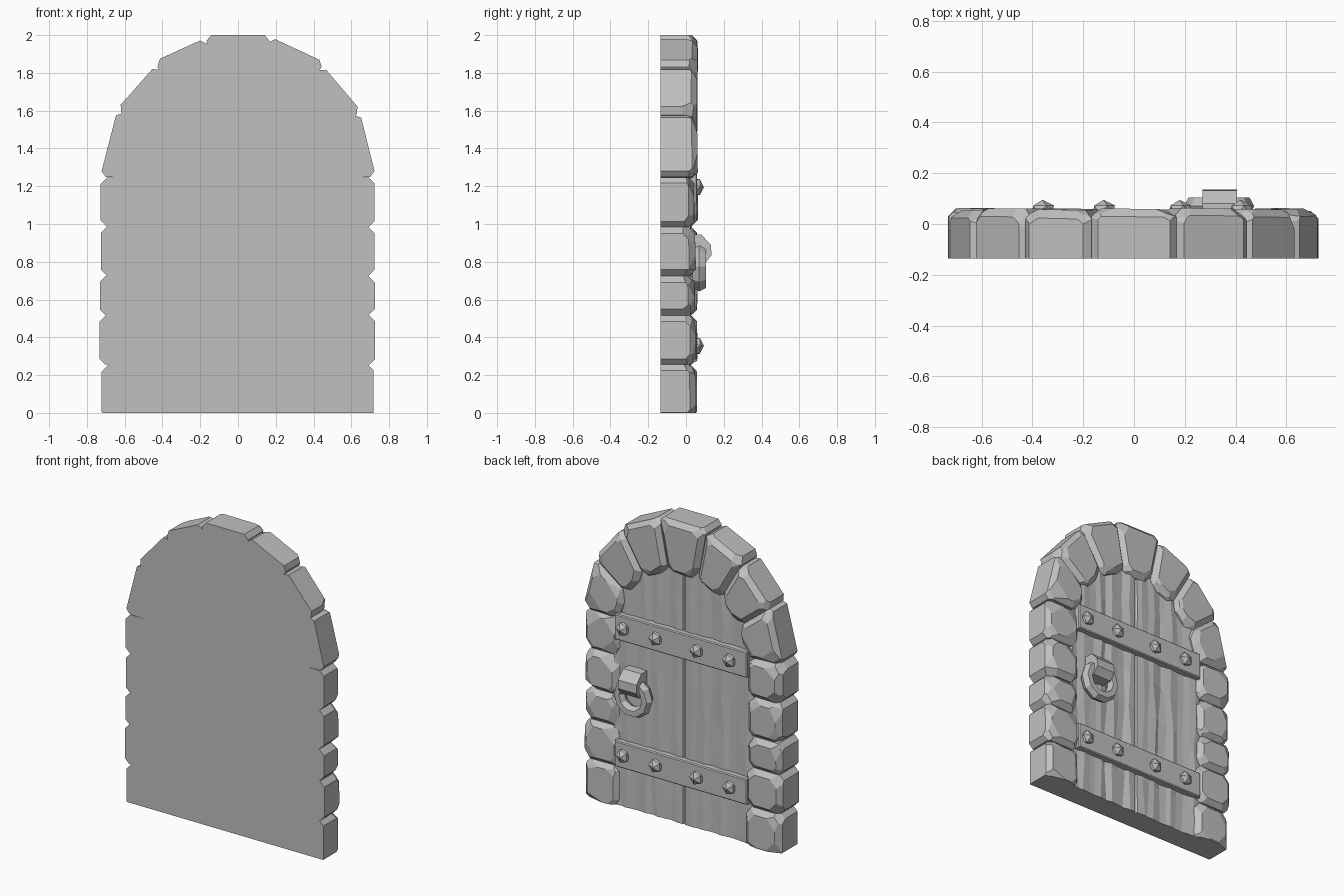
import bpy, bmesh, random
from math import sin, cos, radians, sqrt
from mathutils import Vector, Matrix

random.seed(4)
cube = bpy.data.objects.get("Cube")
if cube:
    bpy.data.objects.remove(cube)

GREY = (0.53, 0.53, 0.53, 1)
grey = bpy.data.materials.new("plain_grey")
grey.use_nodes = True
grey.diffuse_color = GREY
grey.node_tree.nodes["Principled BSDF"].inputs["Base Color"].default_value = GREY

BACK = -0.135
JAMB_JOINTS = (-0.03, 0.255, 0.515, 0.725, 0.985, 1.245)
ARCH_JOINTS = (-90, -61, -36, -13, 13, 37, 62, 90)
ARCH_RADII = (0.73, 0.735, 0.755, 0.77, 0.76, 0.74, 0.73)


def finish(name, bm):
    bmesh.ops.recalc_face_normals(bm, faces=bm.faces)
    mesh = bpy.data.meshes.new(name)
    bm.to_mesh(mesh)
    bm.free()
    mesh.materials.append(grey)
    obj = bpy.data.objects.new(name, mesh)
    bpy.context.collection.objects.link(obj)
    return obj


def prism(outline, y0, y1):
    """Extrude an (x, z) outline along y."""
    bm = bmesh.new()
    back = [bm.verts.new((x, y0, z)) for x, z in outline]
    front = [bm.verts.new((x, y1, z)) for x, z in outline]
    bm.faces.new(back)
    bm.faces.new(front[::-1])
    for i in range(len(outline)):
        j = (i + 1) % len(outline)
        bm.faces.new((back[i], front[i], front[j], back[j]))
    bmesh.ops.recalc_face_normals(bm, faces=bm.faces)
    return bm


def slice_off(bm, point, normal):
    """Cut away everything beyond a plane and cap the cut."""
    geom = bm.verts[:] + bm.edges[:] + bm.faces[:]
    cut = bmesh.ops.bisect_plane(bm, geom=geom, dist=1e-5, plane_co=point,
                                 plane_no=normal, clear_outer=True)["geom_cut"]
    edges = [e for e in cut if isinstance(e, bmesh.types.BMEdge) and e.is_boundary]
    if edges:
        bmesh.ops.holes_fill(bm, edges=edges, sides=0)


def stone(name, outline, front):
    """Rough block: flat back, chamfered front, randomly chipped corners."""
    bm = prism(outline, BACK, front)
    for v in bm.verts:
        if v.co.y > 0:
            v.co.y += random.uniform(-0.008, 0.004)
    edges = [e for e in bm.edges if max(v.co.y for v in e.verts) > 0]
    bmesh.ops.bevel(bm, geom=edges, offset=random.uniform(0.028, 0.036),
                    segments=1, affect='EDGES')
    centre = sum(((Vector((x, 0, z))) for x, z in outline), Vector()) / len(outline)
    for x, z in outline:
        out = (Vector((x, 0, z)) - centre).normalized()
        for lean in (random.uniform(0.4, 0.8), random.uniform(1.2, 2.5)):
            wobble = Vector((random.uniform(-.35, .35), lean, random.uniform(-.35, .35)))
            n = (out + wobble).normalized()
            top = max((v.co for v in bm.verts), key=lambda c: c.dot(n))
            slice_off(bm, top - n * random.uniform(0.006, 0.018), n)
    slice_off(bm, Vector((0, 0, 0)), Vector((0, 0, -1)))
    return finish(name, bm)


# Side columns of stones
for side, label, front in ((-1, "right", 0.062), (1, "left", 0.05)):
    for i, (low, high) in enumerate(zip(JAMB_JOINTS, JAMB_JOINTS[1:])):
        outer = side * random.uniform(0.718, 0.735)
        inner = side * random.uniform(0.455, 0.48)
        stone(f"{label}_jamb_stone_{i + 1}",
              [(inner, low), (outer, low), (outer, high), (inner, high)], front)

# Arch stones
for i, (a, b) in enumerate(zip(ARCH_JOINTS, ARCH_JOINTS[1:])):
    a, b, r = radians(a), radians(b), ARCH_RADII[i]
    inner = [(0.47 * sin(t), 1.2 + 0.46 * cos(t)) for t in (b, a)]
    outer = [(r * sin(t), 1.25 + r * cos(t)) for t in (a, b)]
    if i in (0, len(ARCH_RADII) - 1):
        # The springing stones sit level on the columns
        k = 1 if i == 0 else 0
        inner[k] = (inner[k][0], 1.24)
    stone(f"arch_stone_{i + 1}", outer + inner, 0.06)


# Door core, filling the opening behind the stones
def arch_top(x, r=0.515):
    return 1.19 + sqrt(max(r * r - x * x, 0))


rim = [(0.51 * cos(radians(t)), 1.19 + 0.51 * sin(radians(t))) for t in range(0, 181, 15)]
finish("door_core", prism([(-0.51, 0), (0.51, 0)] + rim, BACK, 0.0))

# Plank face with wavy vertical grain and a centre groove
half = [0.008] + [0.008 + 0.502 * k / 11 for k in range(1, 12)]
columns = [-x for x in reversed(half)] + [0.0] + half
ROWS = 7
bm = bmesh.new()
grid = []
for x in columns:
    groove = x == 0
    seam = abs(x) < 0.01
    lift = 0 if seam else random.uniform(-0.007, 0.006)
    line = []
    for k in range(ROWS + 1):
        sway = 0 if seam or abs(x) > 0.5 else random.uniform(-0.014, 0.014)
        y = 0.004 if groove else 0.02 + lift + random.uniform(-0.002, 0.002)
        line.append(bm.verts.new((x + sway, y, arch_top(x) * k / ROWS)))
    grid.append(line)
for p, q in zip(grid, grid[1:]):
    for k in range(ROWS):
        bm.faces.new((p[k], p[k + 1], q[k + 1], q[k]))
planks = finish("door_planks", bm)
if planks.data.polygons[0].normal.y < 0:
    planks.data.flip_normals()
solid = planks.modifiers.new("thickness", 'SOLIDIFY')
solid.thickness = 0.03
solid.offset = -1

# Iron straps with faceted bolts
for label, z in (("lower", 0.355), ("upper", 1.195)):
    bm = prism([(-0.485, z - 0.085), (0.485, z - 0.085),
                (0.485, z + 0.085), (-0.485, z + 0.085)], 0.01, 0.058)
    front = [e for e in bm.edges if all(v.co.y > 0.05 for v in e.verts)]
    bmesh.ops.bevel(bm, geom=front, offset=0.006, segments=1, affect='EDGES')
    finish(f"{label}_strap", bm)
    for i, x in enumerate((-0.36, -0.12, 0.18, 0.42)):
        bm = bmesh.new()
        bmesh.ops.create_icosphere(bm, subdivisions=1, radius=0.05)
        bmesh.ops.scale(bm, vec=(1, 1, 0.8), verts=bm.verts)
        bmesh.ops.rotate(bm, matrix=Matrix.Rotation(radians(-90), 3, 'X'), verts=bm.verts)
        bmesh.ops.translate(bm, vec=(x, 0.055, z), verts=bm.verts)
        finish(f"{label}_bolt_{i + 1}", bm)

# Pull ring, low-poly torus
SEGMENTS, SIDES = 10, 6
bm = bmesh.new()
loops = []
for i in range(SEGMENTS):
    a = radians(360 * i / SEGMENTS)
    loops.append([])
    for j in range(SIDES):
        b = radians(360 * j / SIDES)
        r = 0.102 + 0.036 * cos(b)
        loops[-1].append(bm.verts.new((0.335 + r * cos(a), 0.07 + 0.04 * sin(b),
                                       0.775 + r * sin(a))))
for i in range(SEGMENTS):
    p, q = loops[i], loops[(i + 1) % SEGMENTS]
    for j in range(SIDES):
        k = (j + 1) % SIDES
        bm.faces.new((p[j], q[j], q[k], p[k]))
finish("pull_ring", bm)

# Ring holder: a hexagonal side profile spanning the ring's top
profile = [(0.01, 0.79), (0.1, 0.79), (0.135, 0.835), (0.132, 0.89), (0.08, 0.945), (0.01, 0.945)]
bm = prism(profile, 0.27, 0.405)
for v in bm.verts:
    v.co.x, v.co.y = v.co.y, v.co.x
finish("ring_holder", bm)
